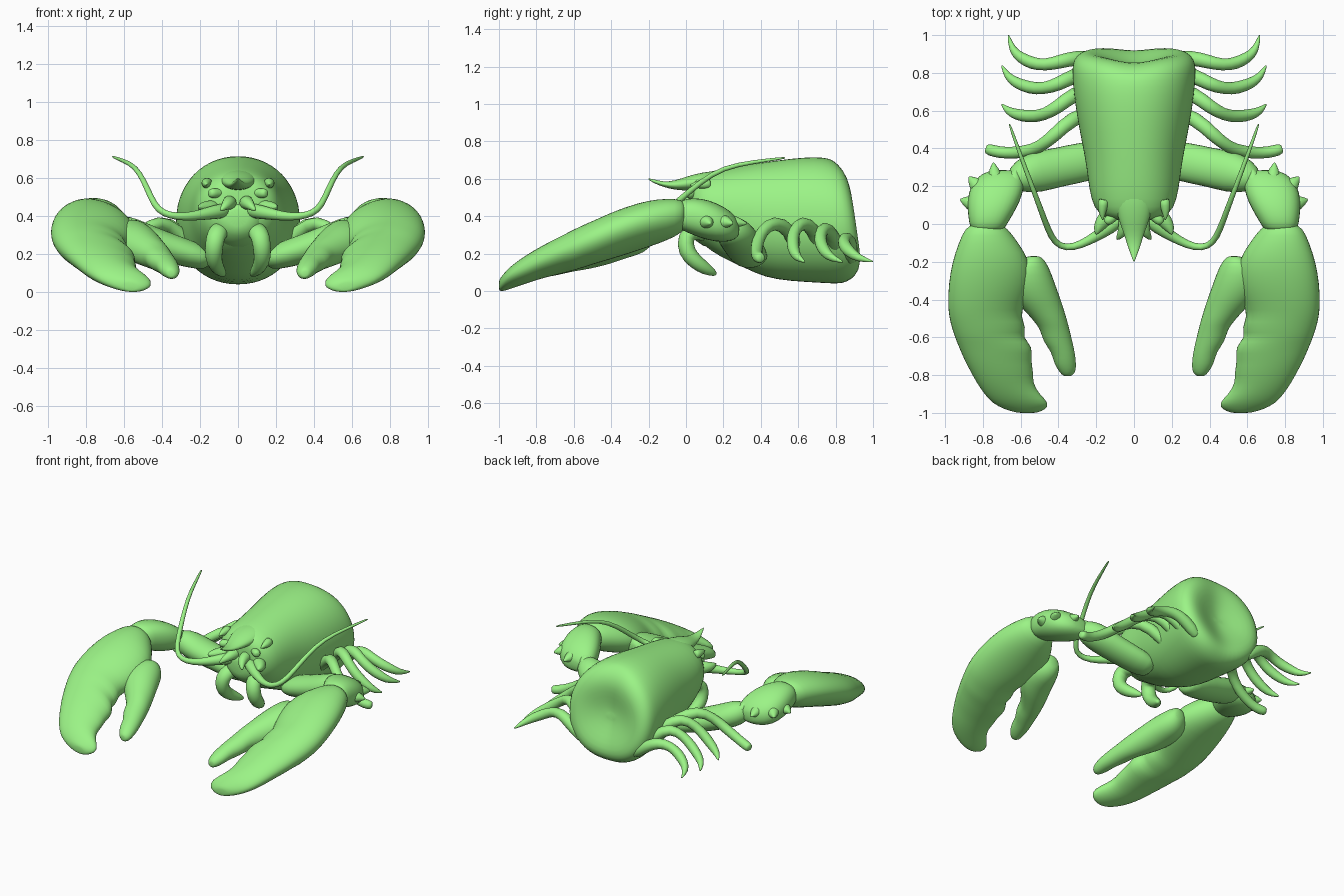
import bpy, bmesh, math
from mathutils import Vector

green = bpy.data.materials.new("green_shell")
green.diffuse_color = (0.33, 0.9, 0.24, 1)


def build(name, rings, mirror=True, level=1):
    """Skin a list of equal-length vertex rings and close both ends."""
    n = len(rings[0])
    verts = [p for r in rings for p in r]
    faces = [(a * n + i, a * n + (i + 1) % n, (a + 1) * n + (i + 1) % n, (a + 1) * n + i)
             for a in range(len(rings) - 1) for i in range(n)]
    for a in (0, len(rings) - 1):
        verts.append(sum(rings[a], Vector()) / n)
        c = len(verts) - 1
        for i in range(n):
            faces.append((c, a * n + (i + 1) % n, a * n + i))
    me = bpy.data.meshes.new(name)
    me.from_pydata(verts, [], faces)
    me.materials.append(green)
    bm = bmesh.new()
    bm.from_mesh(me)
    bmesh.ops.recalc_face_normals(bm, faces=bm.faces)
    bm.to_mesh(me)
    bm.free()
    me.shade_smooth()
    ob = bpy.data.objects.new(name, me)
    bpy.context.collection.objects.link(ob)
    if mirror:
        ob.modifiers.new("mirror", 'MIRROR').use_mirror_merge = False
    s = ob.modifiers.new("smooth", 'SUBSURF')
    s.levels = s.render_levels = level
    return ob


def section(y, x0, x1, z0, z1, tilt=0.0, n=20, power=1.0, shear=0.0):
    """Oval cross-section facing y between the given limits."""
    out = []
    for i in range(n):
        a = 2 * math.pi * i / n
        c, s = math.cos(a), math.sin(a)
        c = math.copysign(abs(c) ** power, c)
        s = math.copysign(abs(s) ** power, s)
        dx = (x1 - x0) / 2 * c
        z = (z0 + z1) / 2 + (z1 - z0) / 2 * s + shear * dx
        out.append(Vector(((x0 + x1) / 2 + dx, y + tilt * (z - 0.35), z)))
    return out


def tube(name, pts, n=10, mirror=True, level=1):
    """Swept limb: points are (x, y, z, side radius, vertical radius)."""
    P = [Vector(p[:3]) for p in pts]
    rings, prev = [], None
    for k, p in enumerate(P):
        t = (P[min(k + 1, len(P) - 1)] - P[max(k - 1, 0)]).normalized()
        side = t.cross(Vector((0, 0, 1))) if prev is None else prev - t * prev.dot(t)
        side.normalize()
        prev = side
        up = side.cross(t)
        a, b = pts[k][3], pts[k][4]
        rings.append([p + side * a * math.cos(2 * math.pi * i / n) + up * b * math.sin(2 * math.pi * i / n)
                      for i in range(n)])
    return build(name, rings, mirror, level)


def limb(name, pts, radii, **kw):
    return tube(name, [(*p, r, r) for p, r in zip(pts, radii)], **kw)


# Carapace with softly dented rear: y, half width, bottom, top, tilt
shell = [(0.02, 0.10, 0.36, 0.56, 0), (0.035, 0.16, 0.31, 0.60, 0), (0.085, 0.215, 0.25, 0.63, 0),
         (0.18, 0.238, 0.18, 0.652, 0), (0.32, 0.255, 0.12, 0.675, 0), (0.42, 0.275, 0.07, 0.69, 0),
         (0.56, 0.302, 0.05, 0.71, 0), (0.70, 0.322, 0.042, 0.72, -0.03), (0.79, 0.329, 0.035, 0.712, -0.07),
         (0.85, 0.328, 0.045, 0.695, -0.10), (0.892, 0.308, 0.075, 0.662, -0.13), (0.915, 0.265, 0.125, 0.605, -0.15),
         (0.908, 0.2, 0.19, 0.54, -0.15), (0.885, 0.12, 0.27, 0.46, -0.15), (0.875, 0.05, 0.33, 0.4, -0.15)]
rings = [section(y, -w, w, b, t, k, 28, 0.95) for y, w, b, t, k in shell]
for r in rings[-6:]:
    for p in r:
        p.y -= 0.025 * math.exp(-(p.x / 0.12) ** 2)
build("carapace", rings, False)

# Pointed rostrum
nose = [(0.2, 0.11, 0.55, 0.65), (0.08, 0.1, 0.535, 0.635), (0.0, 0.075, 0.535, 0.612),
        (-0.06, 0.052, 0.54, 0.59), (-0.12, 0.034, 0.555, 0.583), (-0.17, 0.014, 0.575, 0.597),
        (-0.2, 0.003, 0.594, 0.602)]
build("rostrum", [section(y, -w, w, b, t, n=14) for y, w, b, t in nose], False)

# Face: eyes, brow spines, mouth block, antennule stubs
limb("eye_stalk", [(0.07, 0.07, 0.52), (0.11, 0.035, 0.52), (0.135, 0.02, 0.52), (0.15, 0.005, 0.52)],
     [0.025, 0.025, 0.03, 0.018])
limb("brow_spine", [(0.16, 0.13, 0.575), (0.17, 0.07, 0.57), (0.165, 0.02, 0.565)], [0.035, 0.025, 0.004])
limb("antennule", [(0.04, 0.05, 0.47), (0.05, -0.02, 0.47), (0.07, -0.06, 0.45), (0.09, -0.08, 0.43)],
     [0.045, 0.035, 0.022, 0.008])
build("mouth_block", [section(y, -w, w, b, t, n=16) for y, w, b, t in
                      [(0.15, 0.17, 0.2, 0.48), (0.04, 0.13, 0.27, 0.47), (0.0, 0.08, 0.32, 0.46)]], False)
limb("antenna_scale", [(0.12, 0.06, 0.44), (0.17, 0.01, 0.44), (0.195, -0.03, 0.445), (0.2, -0.055, 0.45)],
     [0.05, 0.042, 0.025, 0.005])

# Long swept antennae
limb("antenna", [(0.06, 0.04, 0.43), (0.13, -0.02, 0.42), (0.2, -0.065, 0.405), (0.28, -0.11, 0.395),
                 (0.36, -0.13, 0.402), (0.42, -0.1, 0.43), (0.455, -0.03, 0.49), (0.495, 0.08, 0.585),
                 (0.54, 0.2, 0.66), (0.6, 0.36, 0.69), (0.66, 0.53, 0.712)],
     [0.045, 0.04, 0.03, 0.023, 0.02, 0.019, 0.018, 0.016, 0.014, 0.012, 0.007], n=8)

# Curled mouth limbs
limb("mouth_limb", [(0.09, 0.13, 0.31), (0.1, 0.04, 0.325), (0.12, -0.005, 0.29), (0.13, 0.0, 0.21),
                    (0.125, 0.05, 0.155), (0.1, 0.11, 0.115), (0.07, 0.16, 0.09)],
     [0.05, 0.055, 0.052, 0.05, 0.044, 0.036, 0.014])

# Claw arm
tube("upper_arm", [(0.15, 0.35, 0.17, 0.09, 0.06), (0.26, 0.33, 0.20, 0.11, 0.075), (0.4, 0.3, 0.245, 0.105, 0.08),
                   (0.52, 0.275, 0.29, 0.115, 0.085), (0.6, 0.25, 0.325, 0.09, 0.085),
                   (0.65, 0.225, 0.345, 0.05, 0.05)], n=14)
build("wrist_segment", [section(y, a, b, c, d, n=16, power=0.85) for y, a, b, c, d in [
    (0.285, 0.62, 0.77, 0.29, 0.375), (0.24, 0.575, 0.85, 0.26, 0.43), (0.16, 0.585, 0.882, 0.26, 0.475),
    (0.08, 0.62, 0.885, 0.28, 0.498), (0.01, 0.665, 0.875, 0.31, 0.498), (-0.04, 0.69, 0.865, 0.33, 0.48)]])
for i, (a, b) in enumerate([((0.64, 0.2), (0.62, 0.30)), ((0.73, 0.2), (0.745, 0.325)),
                            ((0.81, 0.18), (0.875, 0.25)), ((0.83, 0.1), (0.92, 0.13))]):
    tube("wrist_spine_%d" % (i + 1), [(*a, 0.37, 0.05, 0.05), ((a[0] + b[0]) / 2, (a[1] + b[1]) / 2, 0.37, 0.045, 0.04),
                                      (*b, 0.36, 0.006, 0.006)], n=8)

# Big claw: palm and fixed finger with toothed inner edge: y, inner x, outer x, bottom, top
palm = [(0.0, 0.71, 0.85, 0.35, 0.46), (-0.02, 0.67, 0.895, 0.31, 0.49), (-0.1, 0.61, 0.93, 0.27, 0.495),
        (-0.2, 0.545, 0.965, 0.235, 0.485), (-0.32, 0.54, 0.985, 0.195, 0.45), (-0.42, 0.575, 0.988, 0.165, 0.41),
        (-0.49, 0.60, 0.982, 0.145, 0.378), (-0.55, 0.565, 0.967, 0.125, 0.352), (-0.60, 0.59, 0.95, 0.11, 0.328),
        (-0.65, 0.53, 0.93, 0.097, 0.302), (-0.72, 0.545, 0.9, 0.08, 0.267), (-0.78, 0.53, 0.868, 0.065, 0.235),
        (-0.84, 0.535, 0.835, 0.045, 0.2), (-0.90, 0.50, 0.795, 0.025, 0.16), (-0.95, 0.445, 0.75, 0.008, 0.12),
        (-0.98, 0.465, 0.69, 0.0, 0.085), (-1.0, 0.51, 0.62, 0.0, 0.06)]
build("claw_palm", [section(y, a, b, c, d, shear=0.1) for y, a, b, c, d in palm])

# Movable finger
finger = [(-0.17, 0.49, 0.57, 0.26, 0.36), (-0.22, 0.45, 0.65, 0.20, 0.39), (-0.32, 0.415, 0.67, 0.175, 0.375),
          (-0.40, 0.385, 0.64, 0.145, 0.34), (-0.46, 0.367, 0.58, 0.13, 0.305), (-0.51, 0.352, 0.535, 0.118, 0.28),
          (-0.56, 0.34, 0.495, 0.11, 0.25), (-0.62, 0.325, 0.485, 0.10, 0.225), (-0.68, 0.312, 0.435, 0.085, 0.195),
          (-0.74, 0.305, 0.425, 0.075, 0.17), (-0.785, 0.308, 0.395, 0.065, 0.14), (-0.805, 0.33, 0.375, 0.075, 0.12)]
build("claw_finger", [section(y, a, b, c, d, n=16, shear=0.1) for y, a, b, c, d in finger])

# Four pairs of walking legs, front to back
legs = [
    [(0.2, 0.6, 0.2), (0.33, 0.56, 0.33), (0.42, 0.47, 0.375), (0.5, 0.405, 0.32), (0.58, 0.38, 0.255),
     (0.68, 0.375, 0.2), (0.74, 0.385, 0.18), (0.785, 0.4, 0.175)],
    [(0.2, 0.72, 0.2), (0.32, 0.69, 0.33), (0.4, 0.62, 0.375), (0.48, 0.575, 0.32), (0.55, 0.568, 0.26),
     (0.62, 0.578, 0.205), (0.67, 0.6, 0.175), (0.7, 0.635, 0.155)],
    [(0.2, 0.82, 0.18), (0.32, 0.785, 0.3), (0.4, 0.74, 0.345), (0.48, 0.715, 0.3), (0.55, 0.72, 0.25),
     (0.62, 0.745, 0.205), (0.67, 0.78, 0.175), (0.7, 0.84, 0.155)],
    [(0.2, 0.88, 0.16), (0.31, 0.88, 0.25), (0.39, 0.86, 0.285), (0.47, 0.84, 0.27), (0.54, 0.85, 0.235),
     (0.6, 0.88, 0.205), (0.645, 0.92, 0.175), (0.665, 1.0, 0.157)]]
for i, path in enumerate(legs):
    tip = [0.034, 0.03] if i == 0 else [0.022, 0.005]
    limb("walking_leg_%d" % (i + 1), path, [0.04, 0.042, 0.039, 0.033, 0.036, 0.032] + tip)
